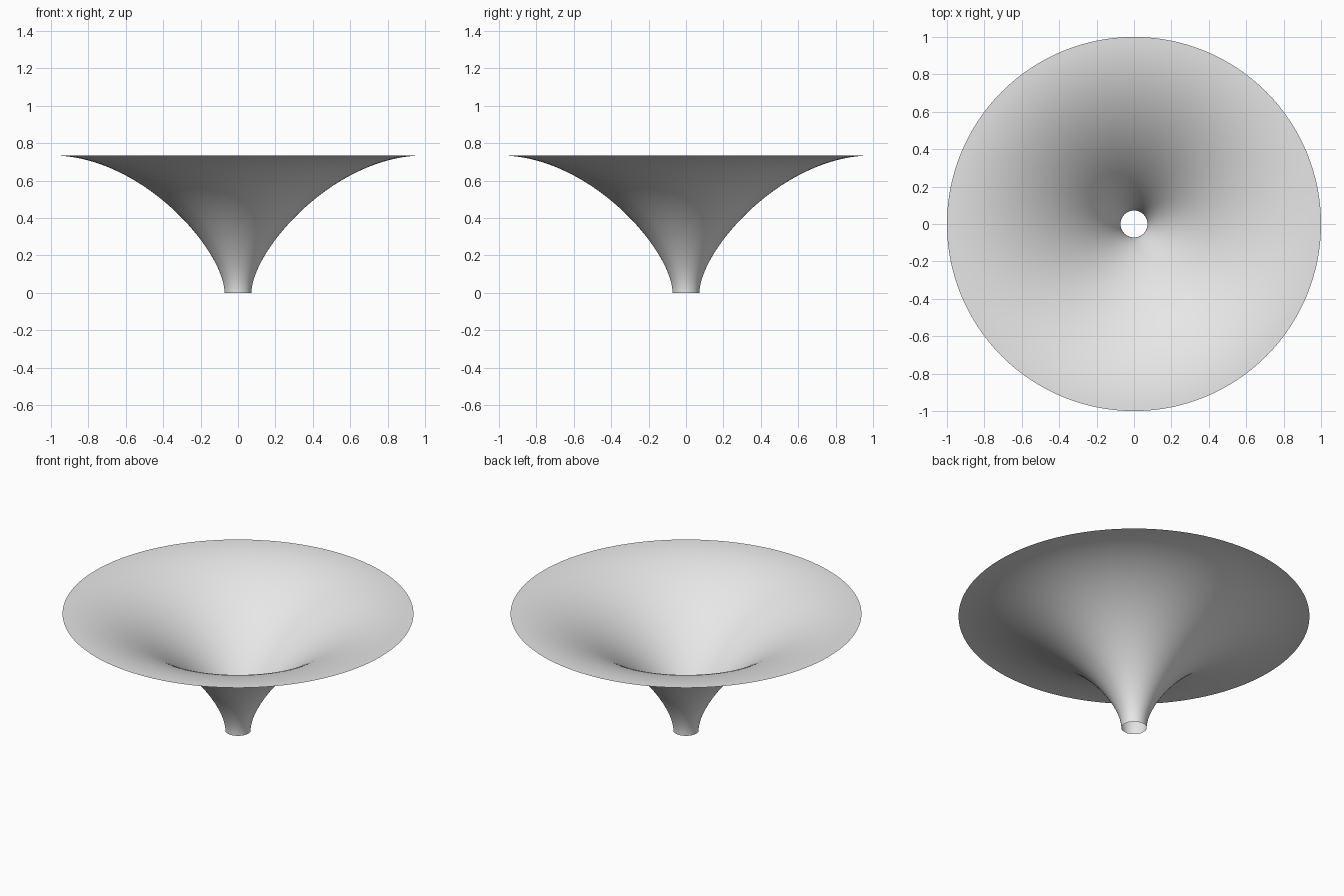
import bpy, bmesh, math
from mathutils import Vector
from mathutils.geometry import interpolate_bezier

cube = bpy.data.objects.get("Cube")
if cube:
    bpy.data.objects.remove(cube, do_unlink=True)

SEGMENTS = 128
HEIGHT = 0.735

# Single neutral colour
grey = bpy.data.materials.new("light_grey")
grey.use_nodes = True
colour = (0.8, 0.8, 0.8, 1)
grey.diffuse_color = colour
grey.node_tree.nodes["Principled BSDF"].inputs["Base Color"].default_value = colour

# Flared profile: upright at the throat, level at the rim
profile = interpolate_bezier(Vector((0.072, 0, 0)), Vector((0.072, 0, 0.22)),
                             Vector((0.507, 0, HEIGHT)), Vector((1, 0, HEIGHT)), 48)

# Revolve the profile into an open, paper-thin funnel
bm = bmesh.new()
points = [bm.verts.new(p) for p in profile]
edges = [bm.edges.new(pair) for pair in zip(points, points[1:])]
bmesh.ops.spin(bm, geom=points + edges, cent=(0, 0, 0), axis=(0, 0, 1),
               angle=math.tau, steps=SEGMENTS, use_merge=False)
bmesh.ops.remove_doubles(bm, verts=bm.verts, dist=0.0005)

# Face the surface up and inwards
bm.normal_update()
bmesh.ops.reverse_faces(bm, faces=[f for f in bm.faces if f.normal.z < 0])
for face in bm.faces:
    face.smooth = True

mesh = bpy.data.meshes.new("flared_funnel")
bm.to_mesh(mesh)
bm.free()
mesh.materials.append(grey)
funnel = bpy.data.objects.new("flared_funnel", mesh)
bpy.context.collection.objects.link(funnel)
